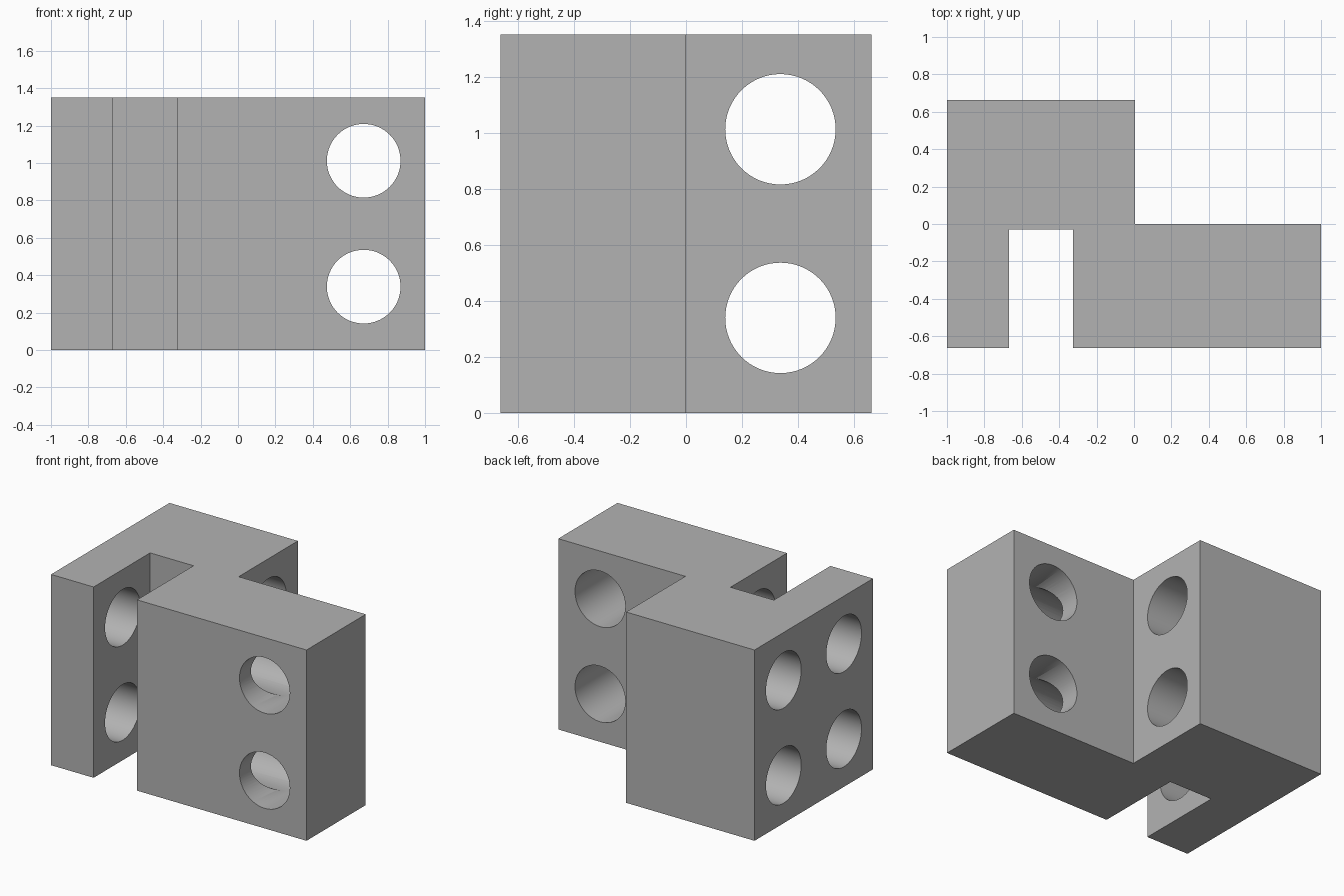
import bpy
import bmesh
from math import radians
from mathutils import Matrix

HEIGHT = 1.35
RADIUS = 0.197
LEVELS = (0.339, 1.012)

cube = bpy.data.objects.get("Cube")
if cube:
    bpy.data.objects.remove(cube, do_unlink=True)

grey = bpy.data.materials.new("plain grey")
grey.use_nodes = True
colour = (0.45, 0.45, 0.45, 1)
grey.diffuse_color = colour
grey.node_tree.nodes["Principled BSDF"].inputs["Base Color"].default_value = colour


def add_object(name, bm):
    bmesh.ops.recalc_face_normals(bm, faces=bm.faces)
    mesh = bpy.data.meshes.new(name)
    bm.to_mesh(mesh)
    bm.free()
    mesh.materials.append(grey)
    obj = bpy.data.objects.new(name, mesh)
    bpy.context.collection.objects.link(obj)
    return obj


def extrude_outline(name, outline, height):
    bm = bmesh.new()
    base = bm.faces.new([bm.verts.new((x, y, 0)) for x, y in outline])
    top = bmesh.ops.extrude_face_region(bm, geom=[base])["geom"]
    verts = [v for v in top if isinstance(v, bmesh.types.BMVert)]
    bmesh.ops.translate(bm, verts=verts, vec=(0, 0, height))
    return add_object(name, bm)


def drill(target, axis, start, end, offset, z):
    """Cut a round hole along x or y, from start to end, at the given offset."""
    bm = bmesh.new()
    bmesh.ops.create_cone(bm, cap_ends=True, segments=64, radius1=RADIUS,
                          radius2=RADIUS, depth=end - start)
    middle = (start + end) / 2
    turn = Matrix.Rotation(radians(90), 4, "Y" if axis == "x" else "X")
    place = (middle, offset, z) if axis == "x" else (offset, middle, z)
    bmesh.ops.transform(bm, matrix=Matrix.Translation(place) @ turn, verts=bm.verts)
    cutter = add_object("hole_cutter", bm)
    cutter.hide_render = True
    cut = target.modifiers.new("hole", "BOOLEAN")
    cut.operation, cut.solver, cut.object = "DIFFERENCE", "EXACT", cutter
    bpy.context.view_layer.objects.active = target
    bpy.ops.object.modifier_apply(modifier=cut.name)
    bpy.data.objects.remove(cutter, do_unlink=True)


# Stepped block with a slot in its front
block = extrude_outline("slotted_block", [
    (-1, -0.662), (-0.667, -0.662), (-0.667, -0.03), (-0.327, -0.03),
    (-0.327, -0.662), (1, -0.662), (1, 0), (0.005, 0),
    (0.005, 0.662), (-1, 0.662)], HEIGHT)

for level in LEVELS:
    # Hole right through the rear half
    drill(block, "x", -1.1, 0.1, 0.337, level)
    # Hole through the front half from front to back
    drill(block, "y", -0.8, 0.1, 0.672, level)
    # Long bore across the slot, ending inside the front hole
    drill(block, "x", -1.1, 0.665, -0.337, level)

bpy.ops.object.select_all(action="DESELECT")
block.select_set(True)
bpy.context.view_layer.objects.active = block
bpy.ops.object.shade_smooth_by_angle(angle=radians(30))
